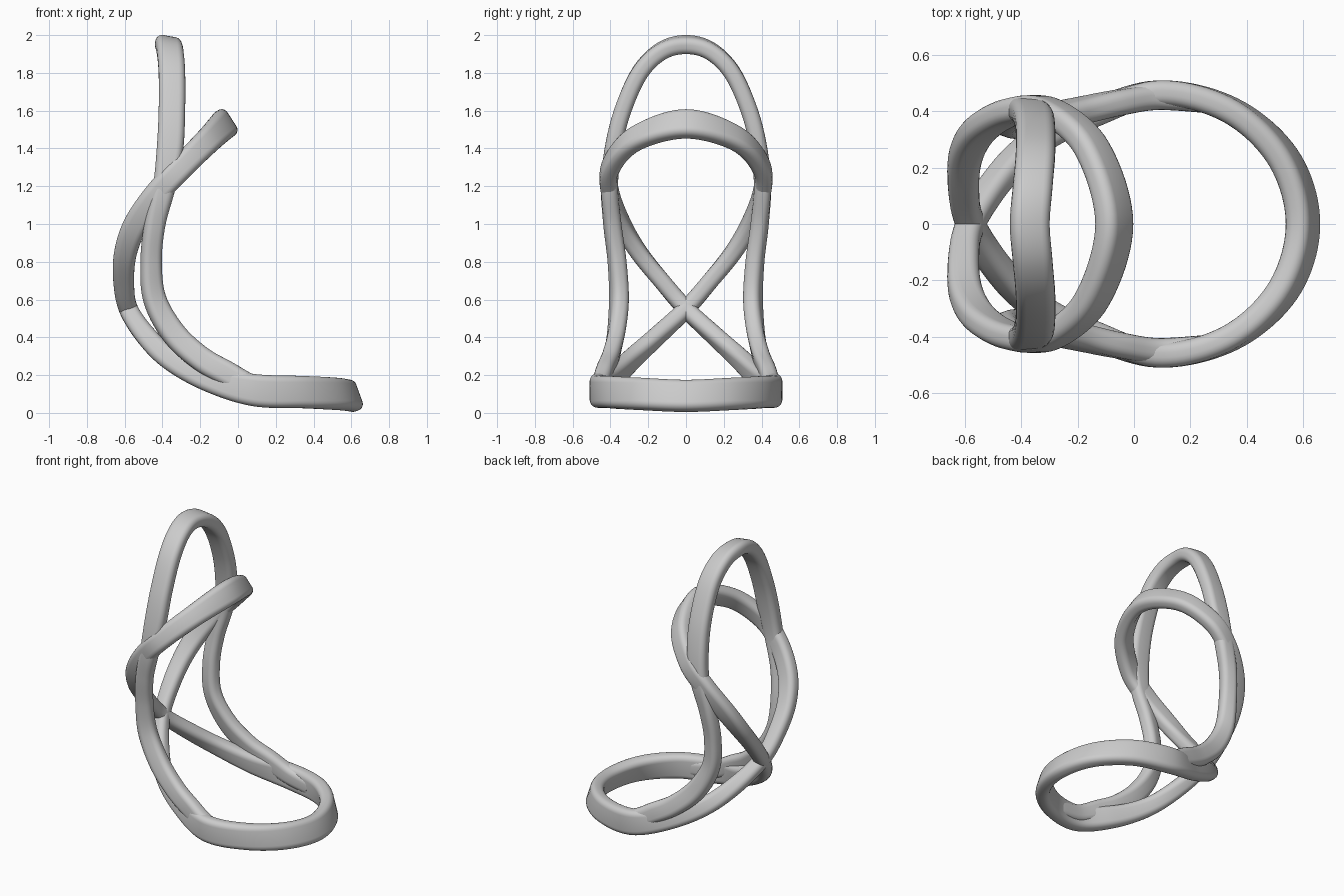
import bpy, bmesh, math
from mathutils import Vector

default_cube = bpy.data.objects.get("Cube")
if default_cube:
    bpy.data.objects.remove(default_cube, do_unlink=True)

grey = bpy.data.materials.new("soft_grey")
grey.use_nodes = True
tone = (0.6, 0.6, 0.6, 1)
grey.diffuse_color = tone
grey.node_tree.nodes["Principled BSDF"].inputs["Base Color"].default_value = tone


def mirrored(station):
    """Station = x, y, z, section angle in the xz plane, sideways splay, width."""
    x, y, z, angle, splay, width = station
    return (x, -y, z, angle, -splay, width)


def catmull(a, b, c, d, t):
    return [0.5 * (2 * q + (r - p) * t + (2 * p - 5 * q + 4 * r - s) * t * t
                   + (3 * q - p - 3 * r + s) * t ** 3)
            for p, q, r, s in zip(a, b, c, d)]


def sample_path(stations, closed, steps=10):
    n = len(stations)
    pick = (lambda i: stations[i % n]) if closed else (lambda i: stations[max(0, min(n - 1, i))])
    samples = []
    for i in range(n if closed else n - 1):
        span = [pick(i + k) for k in (-1, 0, 1, 2)]
        samples += [catmull(*span, j / steps) for j in range(steps)]
    return samples if closed else samples + [list(stations[-1])]


def rounded_section(width, thick, radius=0.036, corner_steps=5):
    points = []
    for corner, (sx, sy) in enumerate([(1, 1), (-1, 1), (-1, -1), (1, -1)]):
        for k in range(corner_steps + 1):
            a = math.pi / 2 * (corner + k / corner_steps)
            points.append((sx * (width / 2 - radius) + radius * math.cos(a),
                           sy * (thick / 2 - radius) + radius * math.sin(a)))
    return points


def sweep_band(name, stations, closed, thick):
    samples = sample_path(stations, closed)
    n = len(samples)
    bm = bmesh.new()
    rings = []
    for i, (x, y, z, angle, splay, width) in enumerate(samples):
        ahead = samples[(i + 1) % n] if closed else samples[min(i + 1, n - 1)]
        behind = samples[i - 1] if closed else samples[max(i - 1, 0)]
        tangent = (Vector(ahead[:3]) - Vector(behind[:3])).normalized()
        a = math.radians(angle)
        wide = Vector((math.cos(a), splay, math.sin(a)))
        wide = (wide - tangent * wide.dot(tangent)).normalized()
        side = tangent.cross(wide)
        centre = Vector((x, y, z))
        rings.append([bm.verts.new(centre + wide * u + side * v)
                      for u, v in rounded_section(width, thick)])
    count = len(rings[0])
    for i in range(n if closed else n - 1):
        r, s = rings[i], rings[(i + 1) % n]
        for k in range(count):
            m = (k + 1) % count
            bm.faces.new((r[k], r[m], s[m], s[k]))
    if not closed:
        bm.faces.new(rings[0])
        bm.faces.new(rings[-1])
    bmesh.ops.recalc_face_normals(bm, faces=bm.faces)
    mesh = bpy.data.meshes.new(name)
    bm.to_mesh(mesh)
    bm.free()
    mesh.materials.append(grey)
    obj = bpy.data.objects.new(name, mesh)
    bpy.context.collection.objects.link(obj)
    bpy.ops.object.select_all(action="DESELECT")
    obj.select_set(True)
    bpy.context.view_layer.objects.active = obj
    bpy.ops.object.shade_smooth_by_angle(angle=math.radians(50))
    return obj


# Figure-eight band: base ring, crossing at the back, tilted upper loop
half_loop = []
for step, tilt in enumerate((-70, -72, -80, -92)):
    a = math.radians(30 * step)
    half_loop.append((0.09 + 0.51 * math.cos(a), 0.465 * math.sin(a),
                      0.09 + 0.01 * step, tilt, 0, 0.17))
half_loop += [
    (-0.15, 0.39, 0.18, -114, 0, 0.14),
    (-0.35, 0.29, 0.28, -128, 0, 0.12),
    (-0.48, 0.16, 0.4, -149, 0, 0.11),
    (-0.58, 0, 0.55, -168, 0, 0.1),
    (-0.605, -0.13, 0.7, -180, 0, 0.11),
    (-0.595, -0.25, 0.85, -192, 0, 0.12),
    (-0.54, -0.34, 1, -210, 0, 0.13),
    (-0.43, -0.4, 1.16, -221, 0, 0.13),
    (-0.3, -0.4, 1.3, -225, 0, 0.13),
    (-0.15, -0.27, 1.45, -230, 0, 0.14),
    (-0.07, 0, 1.53, -237, 0, 0.16),
]
loop = half_loop + [mirrored(s) for s in half_loop[-2:0:-1]]
sweep_band("figure_eight_band", loop, True, 0.09)

# Tall arch whose legs run down into the base ring
half_arch = [
    (0.25, 0.44, 0.11, 265, 0, 0.11),
    (0.08, 0.45, 0.14, 255, 0, 0.12),
    (-0.06, 0.43, 0.21, 243, 0, 0.13),
    (-0.2, 0.4, 0.29, 235, 0.1, 0.13),
    (-0.34, 0.37, 0.42, 222, 0.2, 0.13),
    (-0.44, 0.355, 0.6, 195, 0.35, 0.12),
    (-0.46, 0.365, 0.8, 180, 0.3, 0.11),
    (-0.44, 0.39, 1, 174, 0.2, 0.11),
    (-0.39, 0.405, 1.2, 174, 0, 0.12),
    (-0.36, 0.385, 1.4, 178, 0, 0.14),
    (-0.35, 0.335, 1.6, 180, 0, 0.14),
    (-0.35, 0.245, 1.8, 177, 0, 0.14),
    (-0.36, 0.13, 1.915, 173, 0, 0.14),
    (-0.37, 0, 1.95, 170, 0, 0.14),
]
arch = half_arch + [mirrored(s) for s in half_arch[-2::-1]]
sweep_band("tall_arch", arch, False, 0.09)
